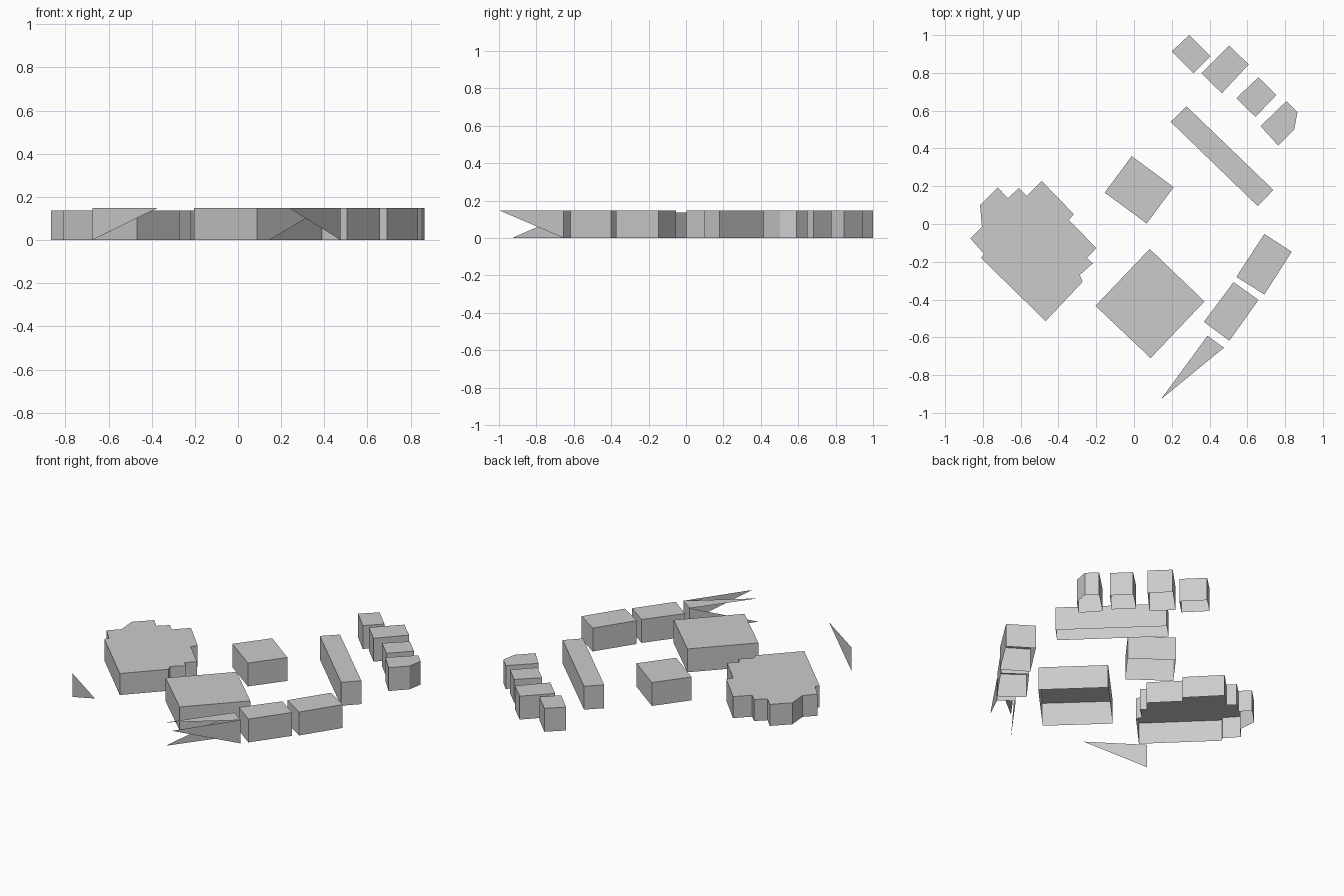
import bpy, bmesh

if "Cube" in bpy.data.objects:
    bpy.data.objects.remove(bpy.data.objects["Cube"])

H = 0.148       # common roof height
HALL_H = 0.136  # the large stepped building is slightly lower


def mesh_object(name, bm):
    mesh = bpy.data.meshes.new(name)
    bm.to_mesh(mesh)
    bm.free()
    obj = bpy.data.objects.new(name, mesh)
    bpy.context.collection.objects.link(obj)
    return obj


def block(name, outline, height=H):
    """Roof plus walls, open underneath; outline is given clockwise."""
    bm = bmesh.new()
    pts = outline[::-1]
    low = [bm.verts.new((x, y, 0)) for x, y in pts]
    top = [bm.verts.new((x, y, height)) for x, y in pts]
    bm.faces.new(top)
    n = len(pts)
    for i in range(n):
        j = (i + 1) % n
        bm.faces.new((low[i], low[j], top[j], top[i]))
    return mesh_object(name, bm)


def panels(name, faces):
    """Loose flat panels."""
    bm = bmesh.new()
    for face in faces:
        bm.faces.new([bm.verts.new(p) for p in face])
    bmesh.ops.remove_doubles(bm, verts=bm.verts[:], dist=1e-4)
    return mesh_object(name, bm)


# large building with stepped outline
block("stepped_hall", [
    (-.866, -.077), (-.805, -.015), (-.815, .10), (-.722, .193), (-.667, .137),
    (-.61, .19), (-.567, .148), (-.488, .227), (-.319, .053), (-.345, .02),
    (-.199, -.127), (-.25, -.18), (-.218, -.208), (-.287, -.27), (-.272, -.306),
    (-.468, -.514), (-.81, -.18), (-.794, -.158)], HALL_H)

# central blocks and the long bar
block("large_square_block", [(.083, -.132), (.373, -.41), (.088, -.71), (-.204, -.433)])
block("small_square_block", [(-.012, .359), (.21, .195), (.067, .003), (-.155, .166)])
block("long_bar", [(.278, .623), (.738, .18), (.655, .095), (.194, .541)])

# row of four houses at the back right
houses = [
    [(.292, 1.0), (.405, .887), (.315, .798), (.2, .914)],
    [(.503, .945), (.607, .845), (.465, .692), (.358, .798)],
    [(.659, .777), (.754, .683), (.643, .567), (.542, .666)],
    [(.807, .65), (.865, .592), (.849, .502), (.764, .415), (.67, .518)],
]
for i, outline in enumerate(houses):
    block(f"house_{i + 1}", outline)

# two blocks at the front right
block("side_block_1", [(.69, -.053), (.835, -.147), (.69, -.373), (.542, -.28)])
block("side_block_2", [(.527, -.308), (.659, -.402), (.505, -.618), (.37, -.518)])

# partial building: end wall, half roof and two half side walls
a, b, c, d = (.389, -.592), (.476, -.655), (.238, -1.0), (.143, -.928)
panels("partial_block", [
    [(*b, 0), (*a, 0), (*a, H), (*b, H)],
    [(*a, H), (*d, H), (*b, H)],
    [(*b, 0), (*b, H), (*c, H)],
    [(*a, 0), (*d, 0), (*a, H)],
])

# lone upright triangular wall
panels("lone_wall", [[(-.675, -.69, 0), (-.375, -.895, H), (-.675, -.69, H)]])
